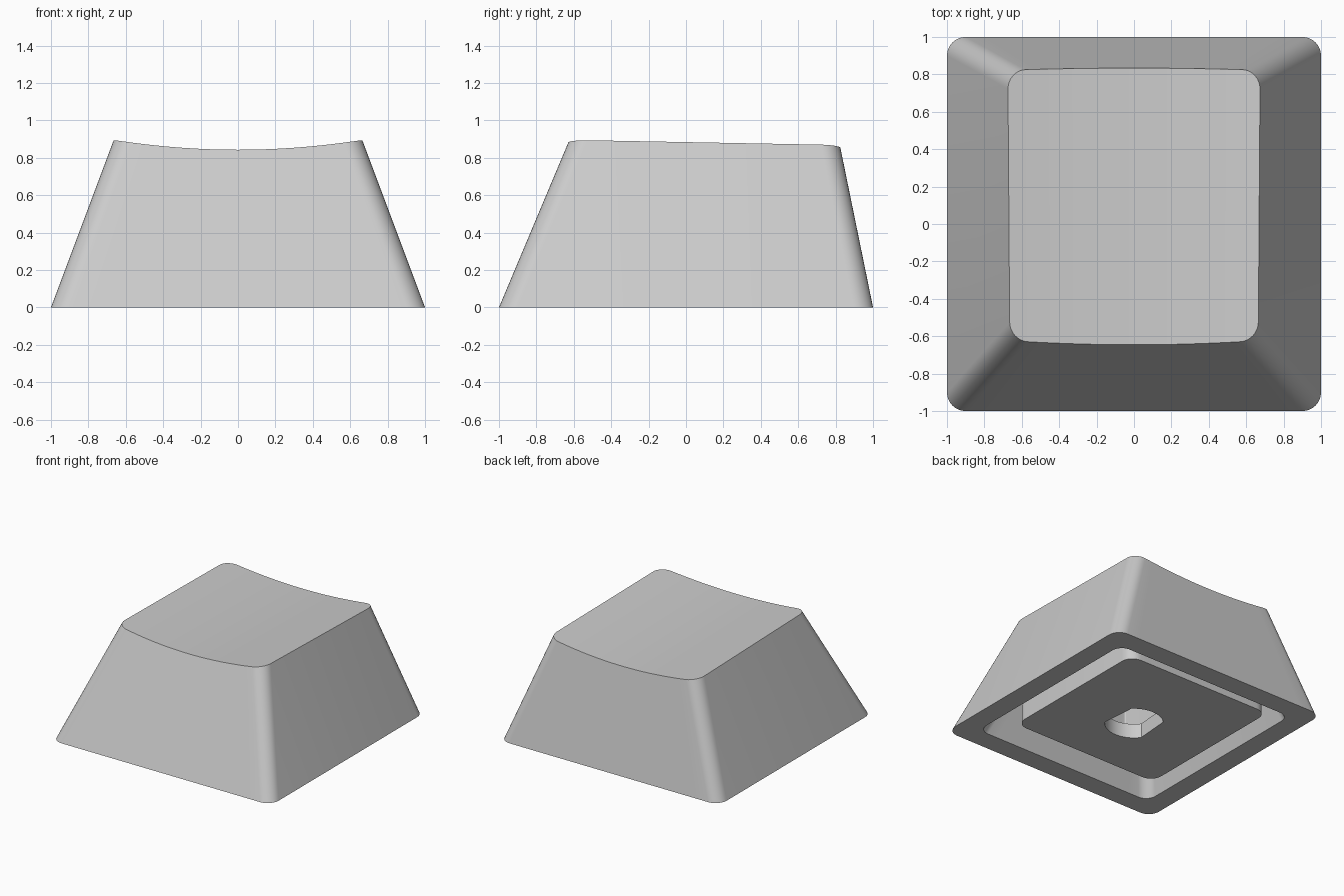
import bpy, bmesh, math
from mathutils import Vector

cube = bpy.data.objects.get("Cube")
if cube:
    bpy.data.objects.remove(cube, do_unlink=True)

grey = bpy.data.materials.new("light_grey_plastic")
grey.use_nodes = True
COLOUR = (0.6, 0.6, 0.6, 1)
grey.diffuse_color = COLOUR
grey.node_tree.nodes["Principled BSDF"].inputs["Base Color"].default_value = COLOUR

ARC = 8       # segments per rounded corner
SIDE = 16     # segments along each front and back edge


def ring(x0, x1, y0, y1, r, z):
    """Rounded rectangle, counter-clockwise from the left end of the front edge."""
    half = []
    for i in range(ARC + 1):
        a = math.pi + i / ARC * math.pi / 2
        half.append((x0 + r + r * math.cos(a), r + r * math.sin(a)))
    for i in range(1, SIDE):
        half.append((x0 + r + (x1 - x0 - 2 * r) * i / SIDE, 0))
    for i in range(ARC + 1):
        a = math.pi * 1.5 + i / ARC * math.pi / 2
        half.append((x1 - r + r * math.cos(a), r + r * math.sin(a)))
    front = [Vector((x, y0 + d, z)) for x, d in half]
    back = [Vector((x, y1 - d, z)) for x, d in reversed(half)]
    return front + back


def dish(p):
    """Height of the scooped, slightly tilted top."""
    return 0.83 + 0.054 * (p.x / 0.67) ** 2 - 0.02 * p.y


def loft(bm, rings):
    """Join successive rings with quads and return their vertices."""
    loops = [[bm.verts.new(p) for p in r] for r in rings]
    for a, b in zip(loops, loops[1:]):
        n = len(a)
        for i in range(n):
            j = (i + 1) % n
            bm.faces.new((a[i], a[j], b[j], b[i]))
    return loops


def cap(bm, loop):
    """Fill a ring with strips running from front to back."""
    n = len(loop)
    for i in range(n // 2 - 1):
        bm.faces.new((loop[i], loop[i + 1], loop[n - 2 - i], loop[n - 1 - i]))


def finish(bm, name):
    bmesh.ops.recalc_face_normals(bm, faces=bm.faces)
    mesh = bpy.data.meshes.new(name)
    bm.to_mesh(mesh)
    bm.free()
    mesh.materials.append(grey)
    obj = bpy.data.objects.new(name, mesh)
    bpy.context.collection.objects.link(obj)
    bpy.ops.object.select_all(action="DESELECT")
    obj.select_set(True)
    bpy.context.view_layer.objects.active = obj
    bpy.ops.object.shade_smooth_by_angle(angle=math.radians(30))
    return obj


# Outer shell: tapered walls ending on the scooped top, hollow underneath
WALL, CEILING, REF = 0.17, 0.6, 0.88
base = ring(-1, 1, -1, 1, 0.1, 0)
upper = ring(-0.67, 0.67, -0.63, 0.82, 0.1, REF)
top = []
for b, u in zip(base, upper):
    p = u.copy()
    for _ in range(6):
        p = b.lerp(u, dish(p) / REF)
    top.append(p)

t = CEILING / REF
cavity_top = ring(-1 + 0.33 * t + WALL, 1 - 0.33 * t - WALL,
                  -1 + 0.37 * t + WALL, 1 - 0.18 * t - WALL, 0.09, CEILING)
cavity_rim = ring(-1 + WALL, 1 - WALL, -1 + WALL, 1 - WALL, 0.09, 0)

bm = bmesh.new()
loops = loft(bm, [top, base, cavity_rim, cavity_top])
cap(bm, loops[0])
cap(bm, loops[-1])
finish(bm, "cap_shell")

# Central mount: rounded block with a round hole opening into a square socket
block = ring(-0.67, 0.67, -0.58, 0.76, 0.1, 0)
block_top = [p + Vector((0, 0, CEILING + 0.02)) for p in block]
socket = ring(-0.25, 0.25, -0.4, 0.4, 0.01, 0.12)
socket_top = [p + Vector((0, 0, 0.4)) for p in socket]
n = len(block)
hole = []
for p in block:
    a = math.atan2(p.y, p.x)
    hole.append(Vector((0.22 * math.cos(a), 0.22 * math.sin(a), 0)))
hole_top = [p + Vector((0, 0, 0.12)) for p in hole]

bm = bmesh.new()
loops = loft(bm, [block_top, block, hole, hole_top, socket, socket_top])
cap(bm, loops[0])
cap(bm, loops[-1])
finish(bm, "stem_mount")
